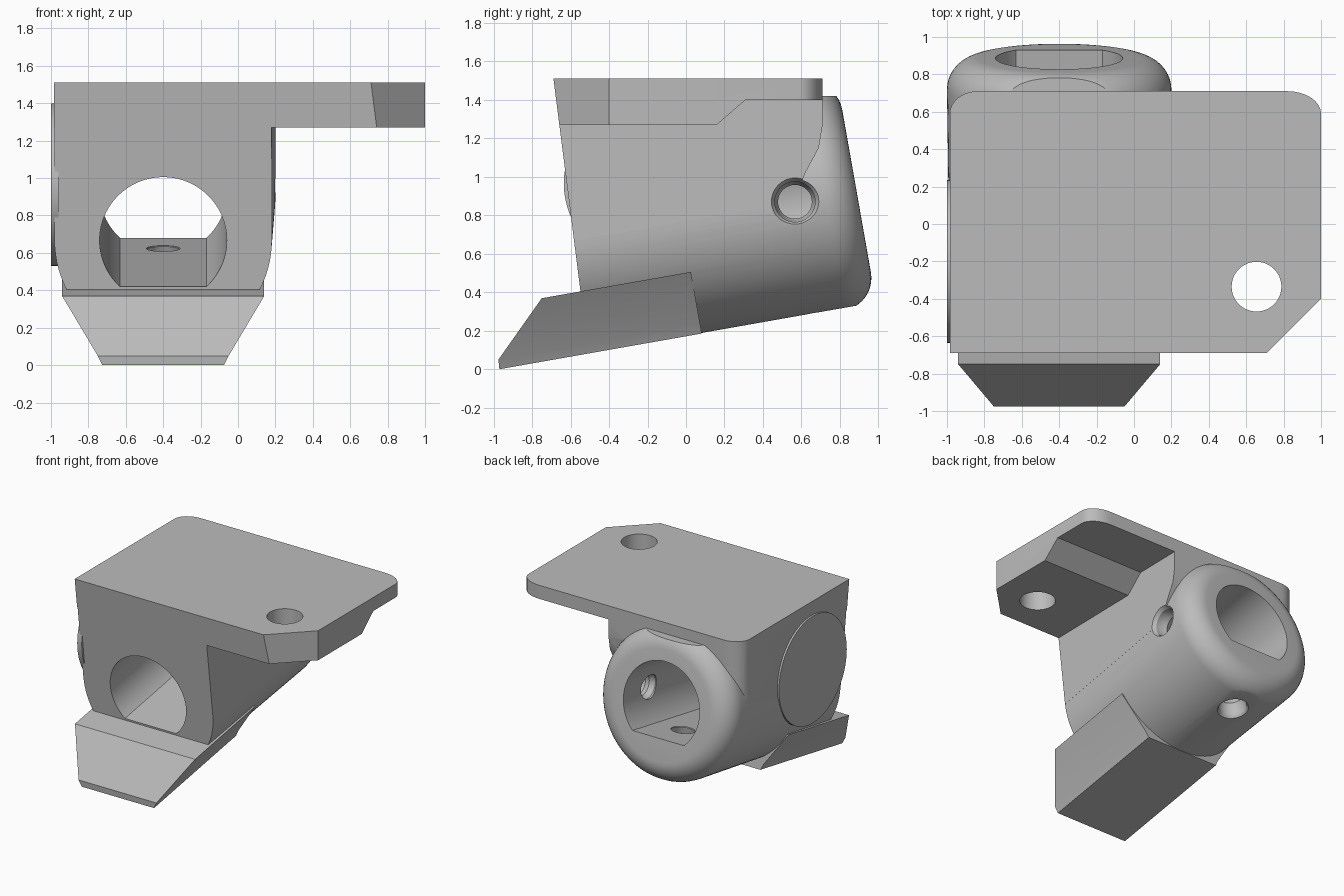
import bpy, bmesh
from math import sin, cos, pi, radians, sqrt
from mathutils import Vector

if "Cube" in bpy.data.objects:
    bpy.data.objects.remove(bpy.data.objects["Cube"])

TILT, CX = radians(10), -0.4

grey = bpy.data.materials.new("plain grey")
grey.use_nodes = True
grey.diffuse_color = (0.5, 0.5, 0.5, 1)
grey.node_tree.nodes["Principled BSDF"].inputs["Base Color"].default_value = (0.5, 0.5, 0.5, 1)


def tilted(x, s, t):
    """Socket frame: x from the bore centre, s along the bore, t across it."""
    return Vector((CX + x, s * cos(TILT) - t * sin(TILT), 0.77 + s * sin(TILT) + t * cos(TILT)))


def loft(name, rings):
    """Closed solid through rings of equal point count."""
    bm = bmesh.new()
    vs = [[bm.verts.new(p) for p in r] for r in rings]
    n = len(vs[0])
    for a, b in zip(vs, vs[1:]):
        for i in range(n):
            j = (i + 1) % n
            bm.faces.new((a[i], a[j], b[j], b[i]))
    bm.faces.new(vs[0][::-1])
    bm.faces.new(vs[-1])
    bmesh.ops.recalc_face_normals(bm, faces=bm.faces)
    me = bpy.data.meshes.new(name)
    bm.to_mesh(me)
    bm.free()
    me.materials.append(grey)
    ob = bpy.data.objects.new(name, me)
    bpy.context.collection.objects.link(ob)
    return ob


def side_prism(name, pts, x0, x1):
    """Side outline (y, z) extruded across x."""
    return loft(name, [[(x, y, z) for y, z in pts] for x in (x0, x1)])


def circle(r, n=64):
    return [(r * cos(2 * pi * i / n), r * sin(2 * pi * i / n)) for i in range(n)]


def combine(target, other, operation):
    mod = target.modifiers.new("combine", 'BOOLEAN')
    mod.object, mod.operation, mod.solver = other, operation, 'EXACT'
    bpy.context.view_layer.objects.active = target
    bpy.ops.object.modifier_apply(modifier=mod.name)
    bpy.data.objects.remove(other)


def plate_outline():
    pts = [(-0.985, -0.9), (0.5, -0.9), (1.0, -0.4)]
    for cx, rx, start in ((0.82, 0.18, 0), (-0.835, 0.15, 90)):
        for i in range(9):
            a = radians(start + i * 90 / 8)
            pts.append((cx + rx * cos(a), 0.59 + 0.12 * sin(a)))
    return pts


def half_width(y):
    return 0.59 + 0.015 * y


# Top plate with its stepped underside
outline = plate_outline()
plate = loft("bracket", [[(x, y, z) for x, y in outline] for z in (1.27, 1.51)])
combine(plate, side_prism("step_cutter", [(0.16, 1.27), (0.31, 1.40), (1, 1.40), (1, 1.1), (0.16, 1.1)],
                          -1.2, 1.2), 'DIFFERENCE')

# Web between plate and socket
web_side = [(-0.9, 0.61), (0.56, 0.87), (0.62, 1.02), (0.69, 1.15), (0.71, 1.27), (0.71, 1.505), (-0.9, 1.505)]
web = loft("web", [[(CX + k * half_width(y), y, z) for y, z in web_side] for k in (-1, 1)])
combine(web, loft("web_trim", [[(x, y, z) for x, y in outline] for z in (0.2, 1.6)]), 'INTERSECT')

# Round socket with a rolled rear rim
F, BACK = 0.17, 0.90
profile = [(-0.95, half_width(-0.95))]
profile += [(BACK - F + F * sin(a), 0.6 - F + F * cos(a)) for a in [i * pi / 20 for i in range(11)]]
socket = loft("socket", [[tilted(x, s, t) for x, t in circle(r, 96)] for s, r in profile])
flat = [(-1, -0.587), (1, -0.587), (1, -1), (-1, -1)]
combine(socket, loft("flat_cutter", [[tilted(x, s, t) for x, t in flat] for s in (-2, 2)]), 'DIFFERENCE')
combine(socket, side_prism("top_cutter", [(0.3, 1.42), (1.2, 1.42), (1.2, 1.8), (0.3, 1.8)], -1.3, 1), 'DIFFERENCE')

bracket = plate
combine(bracket, web, 'UNION')
combine(bracket, socket, 'UNION')

# Sloping front face
combine(bracket, side_prism("front_cutter", [(-0.713, 1.7), (-0.497, 0), (-2, 0), (-2, 1.7)], -1.5, 1.5), 'DIFFERENCE')

# Tapered foot below the socket
foot = loft("foot", [[tilted(k * w, s, t) for k, s in ((-1, front), (1, front), (1, -0.021), (-1, -0.021))]
                     for t, w, front in ((-0.265, 0.54, -0.808), (-0.54, 0.35, -1.085), (-0.59, 0.325, -1.089))])
combine(bracket, foot, 'UNION')

# Bore with a flat floor
R, FLOOR = 0.34, -0.25
half = sqrt(R * R - FLOOR * FLOOR)
bore = [(x, t) for x, t in circle(R, 96) if t > FLOOR + 0.005]
split = next(i for i, p in enumerate(bore) if p[0] > 0 and p[1] < 0)
bore = bore[:split] + [(-half, FLOOR), (half, FLOOR)] + bore[split:]
combine(bracket, loft("bore_cutter", [[tilted(x, s, t) for x, t in bore] for s in (-0.85, 1.2)]), 'DIFFERENCE')


# Threaded screw holes in the side and the bottom
def thread_rings(start, end):
    """(depth, radius) steps of a ribbed hole, flared at the outside."""
    n = 8
    steps = [(start + (end - start) * i / n, 0.105 if i % 2 else 0.088) for i in range(n)]
    return steps + [(end, 0.105), (end + 0.03, 0.125), (end + 0.2, 0.125)]


SCREW = 0.575
side_hole = [[tilted(d, SCREW + a, b) for a, b in circle(r, 32)] for d, r in thread_rings(0.22, 0.57)]
low_hole = [[tilted(a, SCREW + b, -d) for a, b in circle(r, 32)] for d, r in thread_rings(0.15, 0.57)]
combine(bracket, loft("side_hole_cutter", side_hole), 'DIFFERENCE')
combine(bracket, loft("low_hole_cutter", low_hole), 'DIFFERENCE')

# Mounting hole through the plate wing
combine(bracket, loft("plate_hole_cutter", [[(0.655 + a, -0.335 + b, z) for a, b in circle(0.133, 48)]
                                            for z in (1.1, 1.7)]), 'DIFFERENCE')

# Round boss on the flat side
boss = loft("side_boss", [[(x, -0.2 + a, 0.965 + b) for a, b in circle(0.435)] for x in (-1.0, -0.96)])

for ob in (bracket, boss):
    bpy.ops.object.select_all(action='DESELECT')
    ob.select_set(True)
    bpy.context.view_layer.objects.active = ob
    bpy.ops.object.shade_smooth_by_angle(angle=radians(25))
